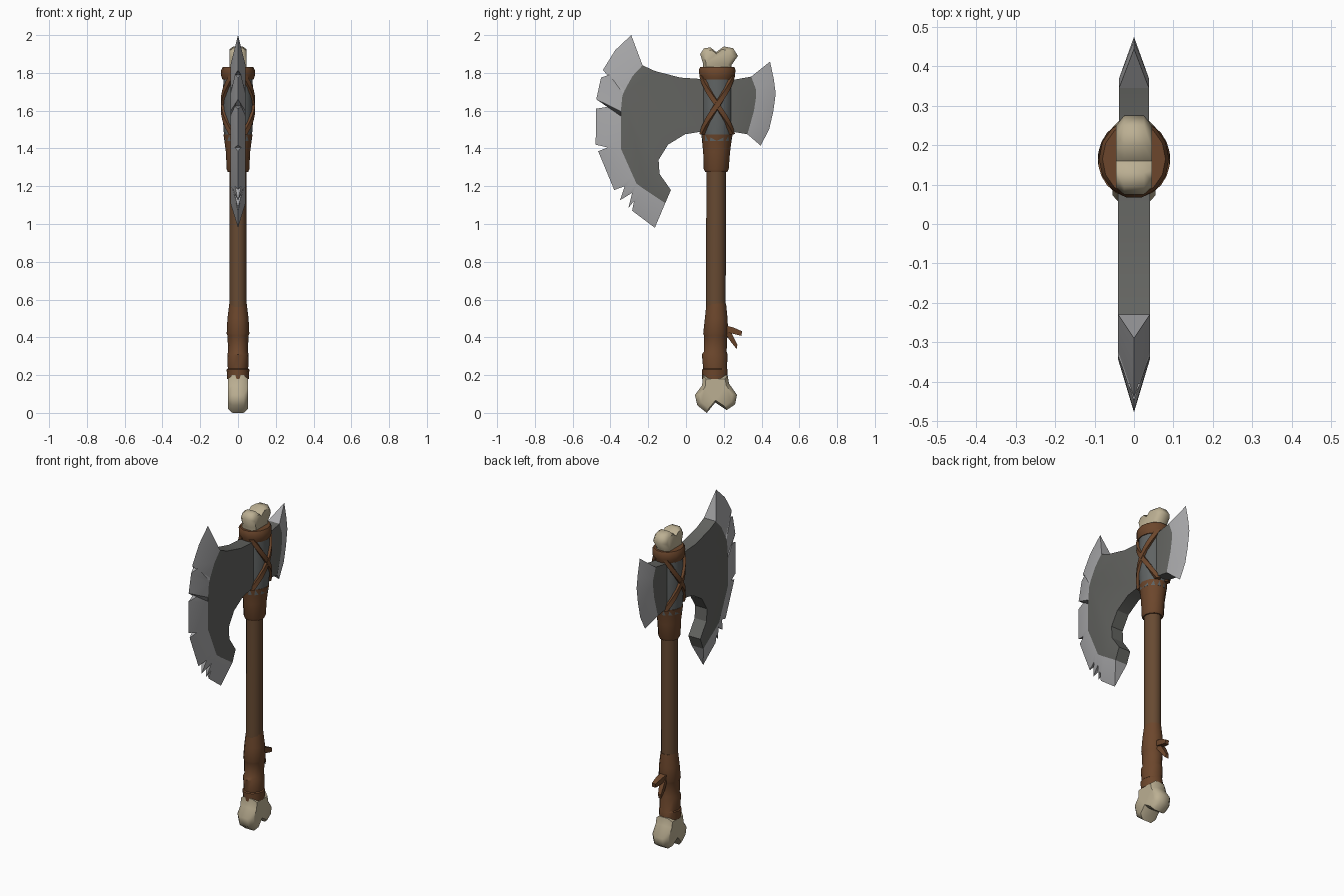
import bpy, bmesh, math
from mathutils import Vector

if "Cube" in bpy.data.objects:
    bpy.data.objects.remove(bpy.data.objects["Cube"])


def material(name, rgb):
    m = bpy.data.materials.new(name)
    m.diffuse_color = (*rgb, 1)
    m.use_nodes = True
    m.node_tree.nodes["Principled BSDF"].inputs["Base Color"].default_value = m.diffuse_color
    return m


STEEL = material("bright steel", (0.40, 0.40, 0.41))
IRON = material("dark iron", (0.125, 0.127, 0.118))
SOCKET = material("socket iron", (0.115, 0.125, 0.125))
WOOD = material("brown handle", (0.135, 0.068, 0.032))
LEATHER = material("leather wrap", (0.15, 0.062, 0.025))
BONE = material("bone", (0.50, 0.43, 0.29))
CY = 0.16  # handle axis in y


def finish(name, bm, mats, angle=35):
    bmesh.ops.remove_doubles(bm, verts=bm.verts, dist=0.0005)
    bmesh.ops.recalc_face_normals(bm, faces=bm.faces)
    me = bpy.data.meshes.new(name)
    bm.to_mesh(me)
    bm.free()
    ob = bpy.data.objects.new(name, me)
    bpy.context.collection.objects.link(ob)
    for m in mats:
        me.materials.append(m)
    bpy.ops.object.select_all(action='DESELECT')
    ob.select_set(True)
    bpy.context.view_layer.objects.active = ob
    bpy.ops.object.shade_smooth_by_angle(angle=math.radians(angle))
    return ob


def loft(name, rings, mat, angle=35):
    """Skin a list of closed rings of points and cap both ends."""
    bm = bmesh.new()
    vs = [[bm.verts.new(p) for p in r] for r in rings]
    n = len(vs[0])
    for a, b in zip(vs, vs[1:]):
        for i in range(n):
            bm.faces.new((a[i], a[(i + 1) % n], b[(i + 1) % n], b[i]))
    bm.faces.new(vs[0])
    bm.faces.new(vs[-1])
    return finish(name, bm, [mat], angle)


def sleeve(name, rings, mat, sides=12):
    """Upright elliptical sleeve; rings are (z, x radius, y radius, y centre)."""
    def ring(z, rx, ry, cy):
        return [(rx * math.cos(t), cy + ry * math.sin(t), z)
                for t in (2 * math.pi * i / sides for i in range(sides))]
    return loft(name, [ring(*r) for r in rings], mat)


def interp(table, z):
    for (z0, y0), (z1, y1) in zip(table, table[1:]):
        if z >= z1:
            return y0 + (y1 - y0) * (z - z0) / (z1 - z0)
    return table[-1][1]


def blade(name, edge, ridge, back, half):
    """Flat iron body, then steel bevels from the ridge to the cutting edge.
    edge: (y, z, remaining thickness), ridge: (z, y), back: (y, z)."""
    top, bot = edge[0][1], edge[-1][1]
    rpts, rz = [], ridge[0][0]
    for _, z, _ in edge:
        f = (z - bot) / (top - bot)
        rz = min(rz, ridge[-1][0] + f * (ridge[0][0] - ridge[-1][0]))
        rpts.append((interp(ridge, rz), rz))
    bm = bmesh.new()
    R, E, B = {}, {}, {}
    for s in (-1, 1):
        R[s] = [bm.verts.new((s * half, y, z)) for y, z in rpts]
        E[s] = [bm.verts.new((s * half * t, y, z)) for y, z, t in edge]
        B[s] = [bm.verts.new((s * half, y, z)) for y, z in back]
        bm.faces.new(R[s] + B[s]).material_index = 1
        for i in range(len(edge) - 1):
            bm.faces.new((R[s][i], R[s][i + 1], E[s][i + 1], E[s][i]))
    rim = {s: [R[s][-1]] + B[s] + [R[s][0]] for s in (-1, 1)}
    for i in range(len(back) + 1):
        bm.faces.new((rim[1][i], rim[1][i + 1], rim[-1][i + 1], rim[-1][i])).material_index = 1
    for i in range(len(edge) - 1):  # notch walls
        bm.faces.new((E[1][i], E[1][i + 1], E[-1][i + 1], E[-1][i]))
    for k in (0, -1):  # blade tips
        bm.faces.new((R[1][k], R[-1][k], E[-1][k], E[1][k]))
    return finish(name, bm, [STEEL, IRON], 25)


def bone_end(name, profile, half, cz):
    """Profile in y-z, thick in x, with narrowed outer slices."""
    return loft(name, [[(x * half, CY + (y - CY) * k, cz + (z - cz) * k) for y, z in profile]
                       for x, k in ((-1, 0.78), (-0.55, 1), (0.55, 1), (1, 0.78))], BONE, 50)


# Large notched blade
blade("large_blade",
      [(-.29, 2.0, 0), (-.375, 1.92, 0), (-.44, 1.815, 0), (-.405, 1.79, .4), (-.45, 1.775, 0),
       (-.475, 1.66, 0), (-.39, 1.625, .5), (-.477, 1.61, 0), (-.478, 1.42, 0), (-.415, 1.405, .4),
       (-.465, 1.385, 0), (-.38, 1.18, 0), (-.325, 1.20, .4), (-.35, 1.125, 0),
       (-.285, 1.165, .5), (-.305, 1.085, 0), (-.27, 1.15, .5), (-.285, 1.07, 0), (-.165, .98, 0)],
      [(1.84, -.23), (1.765, -.30), (1.66, -.345), (1.395, -.345), (1.21, -.26), (1.11, -.11)],
      [(-.08, 1.18), (-.14, 1.265), (-.145, 1.34), (-.095, 1.42), (-.005, 1.475),
       (.12, 1.495), (.12, 1.765), (-.03, 1.775), (-.165, 1.81)], 0.04)

# Small rear blade
blade("small_blade",
      [(.445, 1.86, 0), (.465, 1.765, 0), (.475, 1.69, 0), (.462, 1.595, 0),
       (.44, 1.5, 0), (.395, 1.415, 0)],
      [(1.78, .345), (1.70, .375), (1.60, .36), (1.475, .325)],
      [(.21, 1.495), (.21, 1.765), (.26, 1.765)], 0.038)

# Handle and iron socket
sleeve("handle", [(.15, .046, .052, .157), (1.35, .046, .052, CY)], WOOD)
sleeve("socket", [(1.44, .072, .078, .163), (1.55, .08, .085, .165),
                  (1.68, .08, .085, .165), (1.80, .076, .085, .165)], SOCKET, 14)

# Leather sleeves and bands
sleeve("grip_wrap", [(.18, .058, .066, .152), (.23, .06, .067, .152), (.235, .054, .063, .154),
                     (.31, .057, .068, .152), (.325, .052, .06, .155), (.41, .056, .062, .157),
                     (.42, .06, .066, .157), (.50, .056, .06, .16), (.58, .046, .052, CY)], LEATHER)
sleeve("neck_wrap", [(1.275, .054, .058, CY), (1.29, .06, .066, CY), (1.38, .064, .071, .162),
                     (1.44, .072, .078, .163), (1.475, .077, .083, .164)], LEATHER)
sleeve("top_band", [(1.765, .082, .09, .165), (1.785, .089, .096, .165), (1.815, .089, .1, .165),
                    (1.832, .08, .092, .165)], LEATHER, 14)


# Crossed straps over the socket, on both sides
def strap(name, side, flip):
    rings = []
    for i in range(9):
        t = i / 8
        a = math.radians(-66 + 132 * t) * flip
        z = 1.475 + 0.31 * t
        out = Vector((side * math.cos(a), math.sin(a), 0))
        along = Vector((0, flip * math.cos(a) * .17, .31)).normalized()
        w = along.cross(out).normalized() * .016
        c = Vector((0, .165, z))
        inner = c + Vector((out.x * .07, out.y * .078, 0))
        outer = c + Vector((out.x * .091, out.y * .098, 0))
        rings.append([inner - w, inner + w, outer + w * .8, outer - w * .8])
    loft(name, rings, LEATHER)


for side, label in ((1, "right"), (-1, "left")):
    strap(f"strap_rising_{label}", side, 1)
    strap(f"strap_falling_{label}", side, -1)


# Loose ends of the grip wrap
def tail(name, pts):
    loft(name, [[(x - w, y, z - h), (x + w, y, z - h), (x + w, y + .004, z + h), (x - w, y + .004, z + h)]
                for x, y, z, w, h in pts], LEATHER)


tail("tail_upper", [(0, .205, .445, .02, .018), (.005, .25, .435, .018, .016), (.01, .293, .42, .012, .012)])
tail("tail_lower", [(0, .21, .435, .018, .02), (-.008, .24, .395, .016, .022), (-.012, .268, .35, .01, .012)])

# Bone knobs at both ends
bone_end("bottom_bone", [(.09, .20), (.22, .20), (.228, .155), (.27, .095), (.26, .045), (.215, .015),
                         (.155, .055), (.11, 0), (.06, .04), (.047, .095), (.085, .145)], .054, .11)
bone_end("top_bone", [(.09, 1.79), (.24, 1.79), (.24, 1.84), (.275, 1.89), (.25, 1.93), (.2, 1.94),
                      (.16, 1.91), (.13, 1.935), (.095, 1.93), (.075, 1.9), (.09, 1.85)], .046, 1.87)
